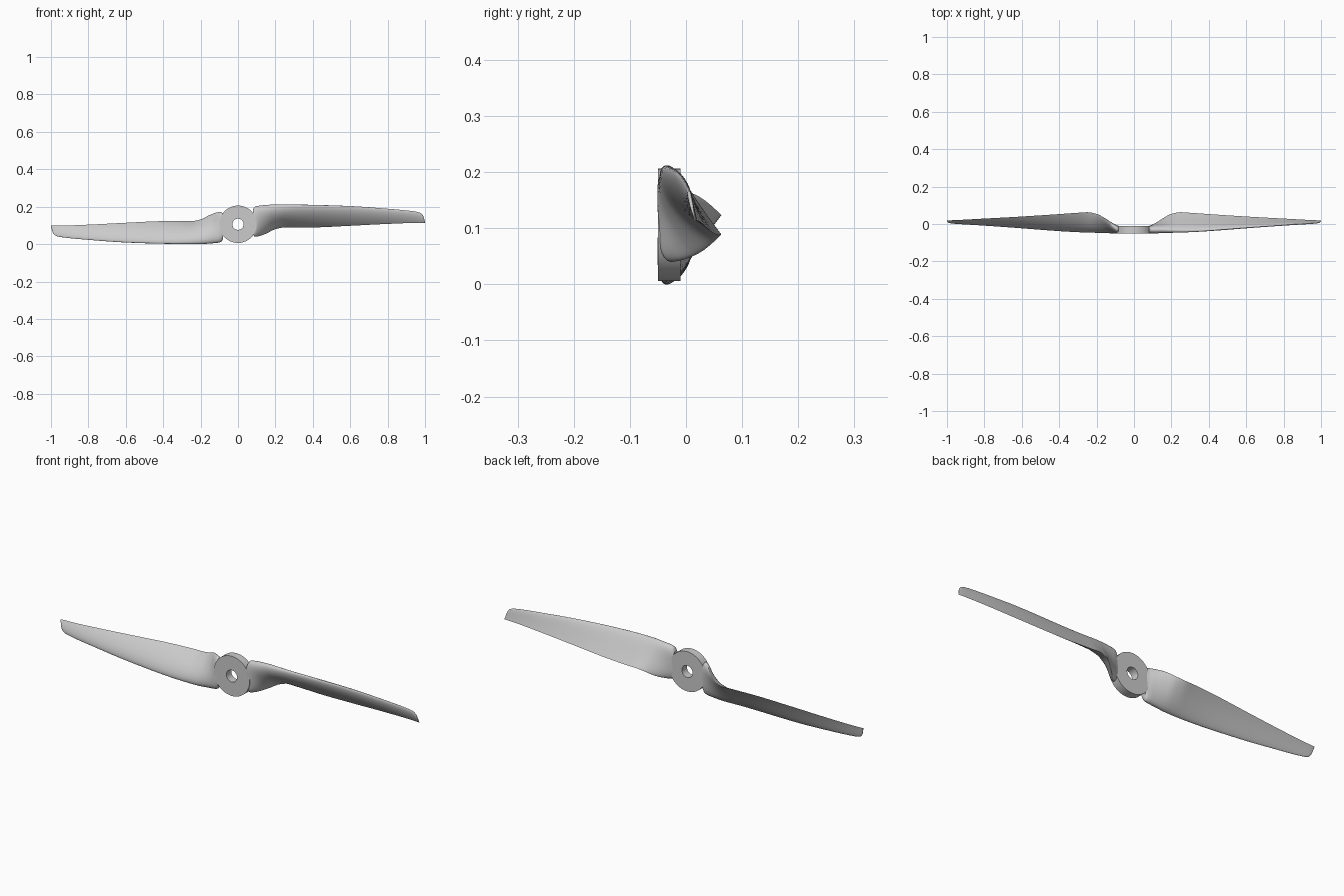
import bpy, bmesh, math
from mathutils import Matrix, Vector

if "Cube" in bpy.data.objects:
    bpy.data.objects.remove(bpy.data.objects["Cube"])

# Blade stations: x, leading edge z, y, trailing edge z, y, thickness, root blend
# (z is measured from the hub centre)
STATIONS = [
    (0.080, 0.078, -0.032, -0.055, -0.028, 0.038, 1.0),
    (0.090, 0.094, -0.032, -0.066, -0.026, 0.042, 1.0),
    (0.110, 0.099, -0.033, -0.064, -0.012, 0.046, 0.9),
    (0.150, 0.102, -0.036, -0.050, 0.024, 0.046, 0.5),
    (0.200, 0.104, -0.040, -0.026, 0.054, 0.043, 0.2),
    (0.250, 0.104, -0.041, -0.017, 0.063, 0.038, 0.0),
    (0.300, 0.104, -0.040, -0.018, 0.060, 0.033, 0.0),
    (0.400, 0.103, -0.035, -0.017, 0.053, 0.027, 0.0),
    (0.600, 0.097, -0.020, -0.008, 0.040, 0.020, 0.0),
    (0.800, 0.083, -0.006, 0.002, 0.029, 0.014, 0.0),
    (0.950, 0.068, 0.003, 0.007, 0.021, 0.009, 0.0),
    (0.975, 0.061, 0.005, 0.007, 0.020, 0.008, 0.0),
    (0.990, 0.045, 0.008, 0.007, 0.019, 0.006, 0.0),
    (1.000, 0.012, 0.015, 0.007, 0.018, 0.002, 0.0),
]
SEG = 20      # points along each face of the section
SUB = 4       # interpolated sections between stations


def sample(i, t):
    """Smooth Hermite interpolation between uneven stations."""
    a, b = STATIONS[i], STATIONS[i + 1]
    h = b[0] - a[0]

    def slope(j, k):
        lo, hi = max(j - 1, 0), min(j + 1, len(STATIONS) - 1)
        p, q, r = STATIONS[lo], STATIONS[j], STATIONS[hi]
        if lo == j or hi == j:
            return (r[k] - p[k]) / (r[0] - p[0])
        s1 = (q[k] - p[k]) / (q[0] - p[0])
        s2 = (r[k] - q[k]) / (r[0] - q[0])
        return 2 * s1 * s2 / (s1 + s2) if s1 * s2 > 0 else 0

    out = [a[0] + h * t]
    for k in range(1, 7):
        out.append((2*t**3 - 3*t*t + 1) * a[k] + (t**3 - 2*t*t + t) * h * slope(i, k)
                   + (3*t*t - 2*t**3) * b[k] + (t**3 - t*t) * h * slope(i + 1, k))
    return out


def section(x, zl, yl, zt, yt, thick, root):
    """Closed aerofoil outline, rounder near the root."""
    dy, dz = yt - yl, zt - zl
    length = math.hypot(dy, dz)
    ny, nz = dz / length, -dy / length
    pts = []
    for k in range(2 * SEG):
        u = (1 - math.cos(math.pi * k / SEG)) / 2
        foil = 5 * (0.2969 * math.sqrt(u) - 0.126*u - 0.3516*u*u + 0.2843*u**3 - 0.1036*u**4)
        slab = 0.5 * max(0, 1 - (2*u - 1)**4) ** 0.5
        half = thick * (foil * (1 - root) + slab * root)
        camber = 0.25 * thick * 4 * u * (1 - u) * (1 - root)
        off = camber + (half if k < SEG else -half)
        pts.append(Vector((x, yl + dy*u + ny*off, zl + dz*u + nz*off)))
    return pts


def finish(bm, name, z, angle=35):
    bmesh.ops.recalc_face_normals(bm, faces=bm.faces)
    me = bpy.data.meshes.new(name)
    bm.to_mesh(me)
    bm.free()
    ob = bpy.data.objects.new(name, me)
    bpy.context.collection.objects.link(ob)
    ob.location.z = z
    bpy.ops.object.select_all(action='DESELECT')
    ob.select_set(True)
    bpy.context.view_layer.objects.active = ob
    bpy.ops.object.shade_smooth_by_angle(angle=math.radians(angle))


def bridge(bm, a, b):
    for k in range(len(a)):
        m = (k + 1) % len(a)
        bm.faces.new((a[k], a[m], b[m], b[k]))


# Blades: lofted sections, the second turned half a revolution about the hub axis
rows = [section(*sample(i, s / SUB)) for i in range(len(STATIONS) - 1) for s in range(SUB)]
rows.append(section(*STATIONS[-1]))
centre = max(p.z for row in rows for p in row)
for name, turn in (("right_blade", 0), ("left_blade", math.pi)):
    bm = bmesh.new()
    rings = [[bm.verts.new(p) for p in row] for row in rows]
    for a, b in zip(rings, rings[1:]):
        bridge(bm, a, b)
    bm.faces.new(rings[0])
    bm.faces.new(rings[-1])
    bm.transform(Matrix.Rotation(turn, 4, 'Y'))
    finish(bm, name, centre)

# Hub: thick disc with a shaft hole
bm = bmesh.new()
N = 64
loops = [[bm.verts.new((r * math.cos(2*math.pi*k/N), y, r * math.sin(2*math.pi*k/N)))
          for k in range(N)]
         for r, y in ((0.1, -0.05), (0.1, -0.01), (0.03, -0.01), (0.03, -0.05))]
for i in range(4):
    bridge(bm, loops[i], loops[(i + 1) % 4])
finish(bm, "hub", centre)
